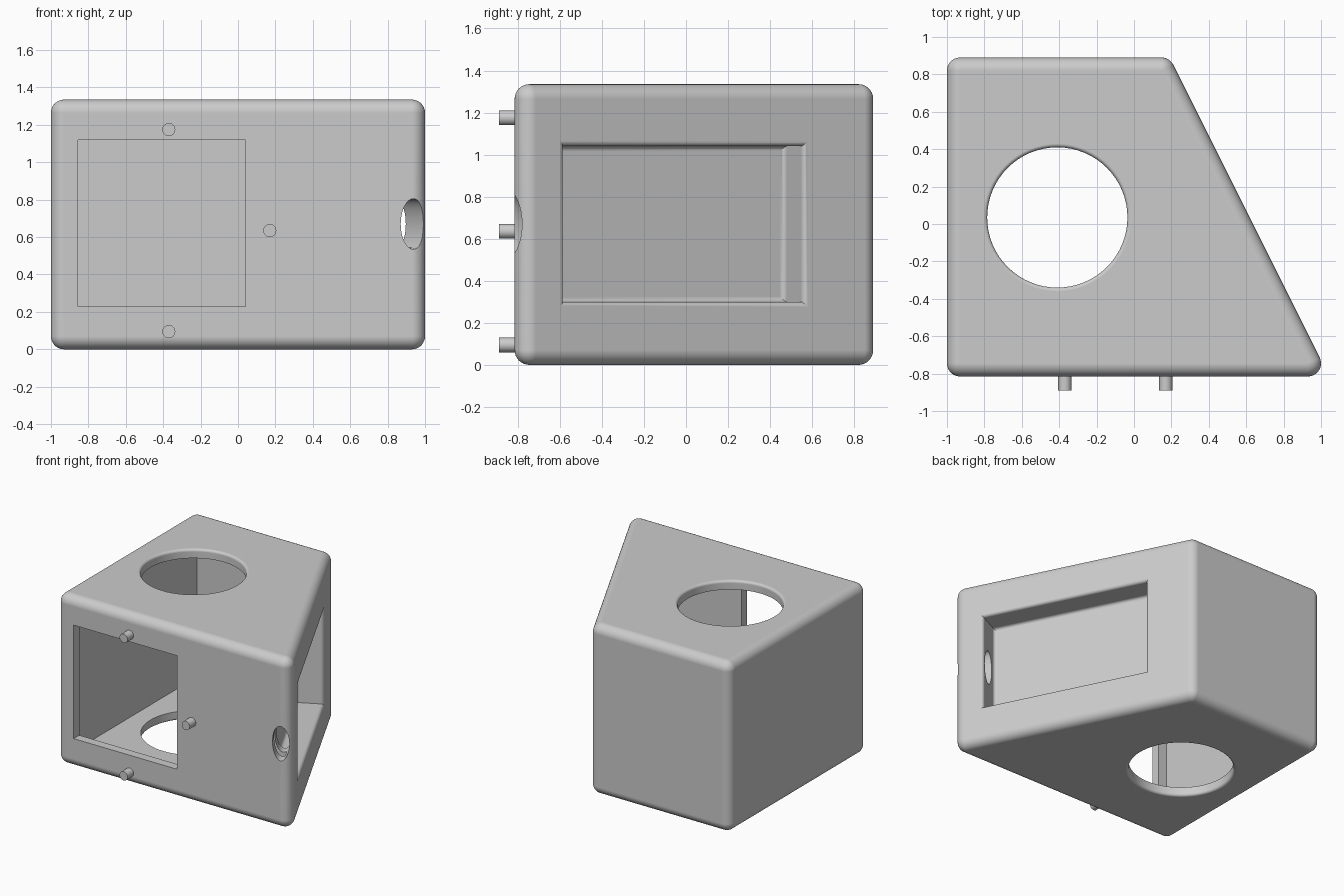
import bpy, bmesh
from math import sin, cos, pi, radians, atan2
from mathutils import Vector, Matrix

if "Cube" in bpy.data.objects:
    bpy.data.objects.remove(bpy.data.objects["Cube"])

R = 0.07            # wall thickness and outer rounding
H = 1.335           # body height
MID = 0.67          # height of the side recess centre

grey = bpy.data.materials.new("plain grey")
grey.use_nodes = True
grey.diffuse_color = (0.6, 0.6, 0.6, 1)
for node in grey.node_tree.nodes:
    if node.type == 'BSDF_PRINCIPLED':
        node.inputs["Base Color"].default_value = grey.diffuse_color
        node.inputs["Roughness"].default_value = 0.6


def loft(name, rings, matrix=None):
    """Closed solid through equal-length rings of points."""
    bm = bmesh.new()
    loops = [[bm.verts.new(p) for p in ring] for ring in rings]
    n = len(loops[0])
    for a, b in zip(loops, loops[1:]):
        for i in range(n):
            j = (i + 1) % n
            bm.faces.new((a[i], a[j], b[j], b[i]))
    bm.faces.new(loops[0])
    bm.faces.new(loops[-1])
    if matrix:
        bm.transform(matrix)
    bmesh.ops.remove_doubles(bm, verts=bm.verts, dist=1e-5)
    bmesh.ops.recalc_face_normals(bm, faces=bm.faces)
    mesh = bpy.data.meshes.new(name)
    bm.to_mesh(mesh)
    bm.free()
    mesh.materials.append(grey)
    obj = bpy.data.objects.new(name, mesh)
    bpy.context.collection.objects.link(obj)
    return obj


def ellipse(rx, ry, z, n=64):
    return [(rx * cos(2 * pi * i / n), ry * sin(2 * pi * i / n), z) for i in range(n)]


def rect(hx, hy, z):
    return [(-hx, -hy, z), (hx, -hy, z), (hx, hy, z), (-hx, hy, z)]


def box(name, lo, hi, matrix=None):
    rings = [[(lo[0], lo[1], z), (hi[0], lo[1], z), (hi[0], hi[1], z), (lo[0], hi[1], z)]
             for z in (lo[2], hi[2])]
    return loft(name, rings, matrix)


def cut(target, cutter):
    cutter.hide_render = True
    mod = target.modifiers.new("cut", 'BOOLEAN')
    mod.operation, mod.solver, mod.object = 'DIFFERENCE', 'EXACT', cutter
    bpy.context.view_layer.objects.active = target
    bpy.ops.object.modifier_apply(modifier=mod.name)
    bpy.data.objects.remove(cutter)


# Footprint corners before rounding outwards
core = [(-1 + R, -0.745), (0.93, -0.745), (0.1475, 0.82), (-1 + R, 0.82)]


def outline(r, z, steps=10):
    """Footprint grown outwards by r with round corners."""
    pts = []
    for i, corner in enumerate(core):
        c = Vector(corner)
        into, out = c - Vector(core[i - 1]), Vector(core[(i + 1) % 4]) - c
        a0 = atan2(-into.x, into.y)    # outward normals of both edges
        turn = (atan2(-out.x, out.y) - a0) % (2 * pi)
        for k in range(steps + 1):
            a = a0 + turn * k / steps
            pts.append((c.x + r * cos(a), c.y + r * sin(a), z))
    return pts


# Rounded housing
quarter = [radians(90 * k / 8) for k in range(9)]
rings = [outline(R * sin(t), R - R * cos(t)) for t in quarter]
rings += [outline(R * cos(t), H - R + R * sin(t)) for t in quarter]
housing = loft("housing", rings)

# Frame on the slanted wall: along the wall, outwards, up
slant = (Vector(core[2]) - Vector(core[1])).normalized()
along = Vector((slant.x, slant.y, 0))
outward = Vector((slant.y, -slant.x, 0))
y0 = -0.01
t0 = (y0 - core[1][1] - R * outward.y) / along.y
origin = Vector((core[1][0], core[1][1], MID)) + outward * R + along * t0


def frame(x, y, z, o):
    m = Matrix((x, y, z)).transposed().to_4x4()
    m.translation = o
    return m


up = Vector((0, 0, 1))
wall_frame = frame(along, up, outward, origin)

# Hollow inside, leaving a shell around the side recess
hollow = loft("hollow_cutter", [[(x, y, z) for x, y in core] for z in (R, H - R)])
L, W, D, F = 0.635, 0.37, 0.2, 0.025
cut(hollow, box("recess_shell", (-L - R, -W - R, -D - R), (L + R, W + R, 0.1), wall_frame))
cut(housing, hollow)

# Side recess with a rounded rim and a rounded floor edge
profile = [(F, 0.1)]
steps = [radians(90 * k / 5) for k in range(6)]
profile += [(F - F * sin(t), F * cos(t) - F) for t in steps]
profile += [(F * cos(t) - F, F - D - F * sin(t)) for t in steps]
cut(housing, loft("recess_cutter", [rect(L + e, W + e, d) for e, d in profile], wall_frame))

# Oval passage from the front corner into the recess
passage = loft("passage_cutter", [ellipse(0.062, 0.135, s, 40) for s in (-1.1, -0.55)],
               frame(outward, up, along, origin - outward * 0.093))
cut(housing, passage)

# Round openings in top and bottom, with softened outer rims
E = 0.02
for z, direction in ((H, 1), (0, -1)):
    prof = [(E, 0.1)] + [(E - E * sin(t), E * cos(t) - E) for t in steps] + [(0, -0.15)]
    rings = [ellipse(0.375 + e, 0.375 + e, z + direction * d) for e, d in prof]
    cut(housing, loft("opening_cutter", rings, Matrix.Translation((-0.41, 0.035, 0))))

# Square front window
cut(housing, box("window_cutter", (-0.855, -1, 0.23), (0.04, -0.7, 1.12)))

# Locating pegs around the window
parts = [housing]
for name, x, z in (("upper_peg", -0.37, 1.175), ("side_peg", 0.17, 0.635), ("lower_peg", -0.37, 0.095)):
    m = frame(Vector((1, 0, 0)), up, Vector((0, -1, 0)), Vector((x, 0, z)))
    parts.append(loft(name, [ellipse(0.035, 0.035, d, 24) for d in (0.8, 0.89)], m))

# Smooth shading with crisp edges
bpy.ops.object.select_all(action='DESELECT')
for obj in parts:
    obj.select_set(True)
bpy.context.view_layer.objects.active = housing
bpy.ops.object.shade_smooth_by_angle(angle=radians(30))
weighted = housing.modifiers.new("even_shading", 'WEIGHTED_NORMAL')
weighted.keep_sharp = True
